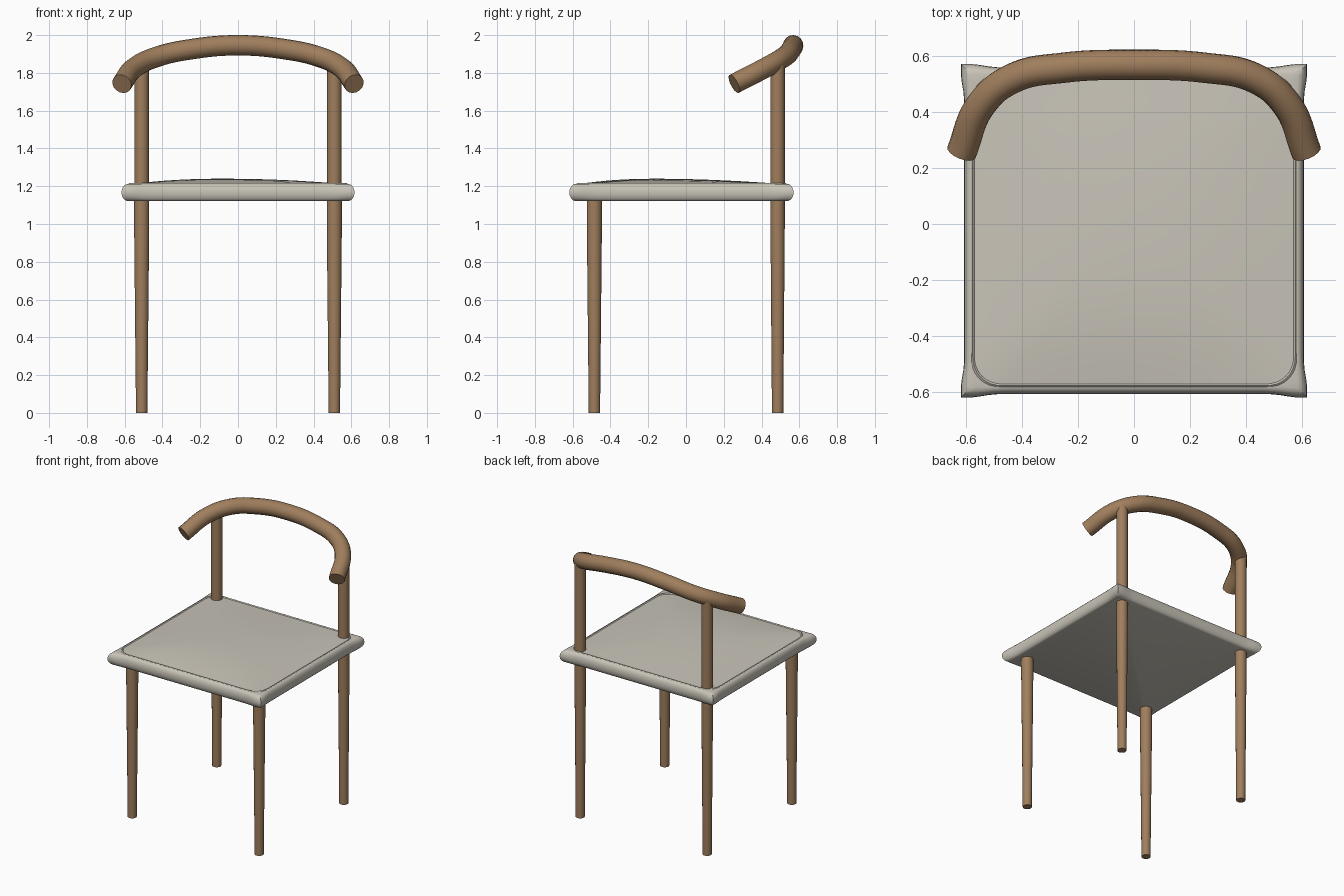
import bpy, bmesh, math
from mathutils import Vector

cube = bpy.data.objects.get("Cube")
if cube:
    bpy.data.objects.remove(cube, do_unlink=True)


def make_material(name, rgb):
    mat = bpy.data.materials.new(name)
    mat.use_nodes = True
    mat.diffuse_color = (*rgb, 1)
    mat.node_tree.nodes["Principled BSDF"].inputs["Base Color"].default_value = (*rgb, 1)
    return mat


wood = make_material("brown wood", (0.35, 0.21, 0.11))
fabric = make_material("warm grey fabric", (0.58, 0.55, 0.48))


def select_only(obj):
    bpy.ops.object.select_all(action="DESELECT")
    obj.select_set(True)
    bpy.context.view_layer.objects.active = obj


def add_object(name, data, mat):
    obj = bpy.data.objects.new(name, data)
    bpy.context.collection.objects.link(obj)
    data.materials.append(mat)
    select_only(obj)
    return obj


def loft(name, rings, mat, angle=35):
    """Skin a stack of closed rings and cap both ends."""
    bm = bmesh.new()
    loops = [[bm.verts.new(p) for p in ring] for ring in rings]
    for low, high in zip(loops, loops[1:]):
        for i in range(len(low)):
            j = (i + 1) % len(low)
            bm.faces.new((low[i], low[j], high[j], high[i]))
    bm.faces.new(loops[0][::-1])
    bm.faces.new(loops[-1])
    bmesh.ops.recalc_face_normals(bm, faces=bm.faces)
    mesh = bpy.data.meshes.new(name)
    bm.to_mesh(mesh)
    bm.free()
    obj = add_object(name, mesh, mat)
    bpy.ops.object.shade_smooth_by_angle(angle=math.radians(angle))
    return obj


# Legs: tapered round posts, the back pair running up to the rail
def leg(name, x, y, profile):
    rings = []
    for radius, z in profile:
        rings.append([(x + radius * math.cos(a * math.tau / 24),
                       y + radius * math.sin(a * math.tau / 24), z) for a in range(24)])
    loft(name, rings, wood)


for side, x in (("left", 0.51), ("right", -0.51)):
    leg("front_leg_" + side, x, -0.485, [(0.03, 0), (0.04, 1.0), (0.04, 1.15)])
    leg("back_leg_" + side, x, 0.485, [(0.03, 0), (0.038, 1.0), (0.038, 1.86)])

# Seat: square pad with a rounded rim, pinched corners and a soft domed panel
HX, HY, CENTRE_Y = 0.617, 0.594, -0.024
half = [0.0, 0.3, 0.6, 0.78, 0.84, 0.89, 0.93, 0.965]
STEPS = [-1.0] + [-t for t in half[:0:-1]] + half


def seat_ring(inset, z, bow=0.0, corner=0.0):
    hx, hy = HX - inset, HY - inset
    ring = []
    for turn in range(4):
        for t in STEPS:
            f = min(1, max(0, (0.95 - abs(t)) / 0.17))
            pull = bow * f * f * (3 - 2 * f)
            x, y = ((t * hx, pull - hy), (hx - pull, t * hy),
                    (-t * hx, hy - pull), (pull - hx, -t * hy))[turn]
            if corner:
                qx = max(corner - hx, min(hx - corner, x))
                qy = max(corner - hy, min(hy - corner, y))
                d = Vector((x - qx, y - qy))
                if d.x and d.y:
                    d = d.normalized() * corner
                x, y = qx + d.x, qy + d.y
            ring.append(Vector((x, y + CENTRE_Y, z)))
    return ring


rings = []
for i in range(9):
    a = math.pi * (i / 8 - 0.5)
    rings.append(seat_ring(0.036 * (1 - math.cos(a)), 1.167 + 0.046 * math.sin(a),
                           0.012 * math.cos(a)))
# piping line around the panel
rings.append(seat_ring(0.037, 1.213, corner=0.1))
rings.append(seat_ring(0.042, 1.218, corner=0.1))
rings.append(seat_ring(0.048, 1.212, corner=0.095))
panel = rings[-1]
for s in (0.93, 0.82, 0.7, 0.56, 0.42, 0.28, 0.14, 0.04):
    ring = []
    for p in panel:
        x, y = p.x * s, (p.y - CENTRE_Y) * s + CENTRE_Y
        hump = math.exp(-((x + 0.08) ** 2 + (y + 0.18) ** 2) / 0.4)
        ring.append((x, y, 1.212 + 0.028 * (1 - s ** 4) * hump))
    rings.append(ring)
loft("seat", rings, fabric)

# Back rail: bent round bar that sweeps forward and down into short arms
right_half = [(0.615, 0.255, 1.742), (0.545, 0.425, 1.83), (0.43, 0.52, 1.885),
              (0.25, 0.557, 1.925)]
path = [(-x, y, z) for x, y, z in right_half] + [(0, 0.567, 1.946)] + right_half[::-1]
curve = bpy.data.curves.new("back_rail", "CURVE")
curve.dimensions = "3D"
curve.bevel_depth = 0.054
curve.bevel_resolution = 6
curve.resolution_u = 10
curve.use_fill_caps = True
spline = curve.splines.new("BEZIER")
spline.bezier_points.add(len(path) - 1)
for point, co in zip(spline.bezier_points, path):
    point.co = co
    point.handle_left_type = point.handle_right_type = "AUTO"
rail = add_object("back_rail", curve, wood)
bpy.context.view_layer.update()
bpy.ops.object.convert(target="MESH")
bpy.ops.object.shade_smooth_by_angle(angle=math.radians(40))
